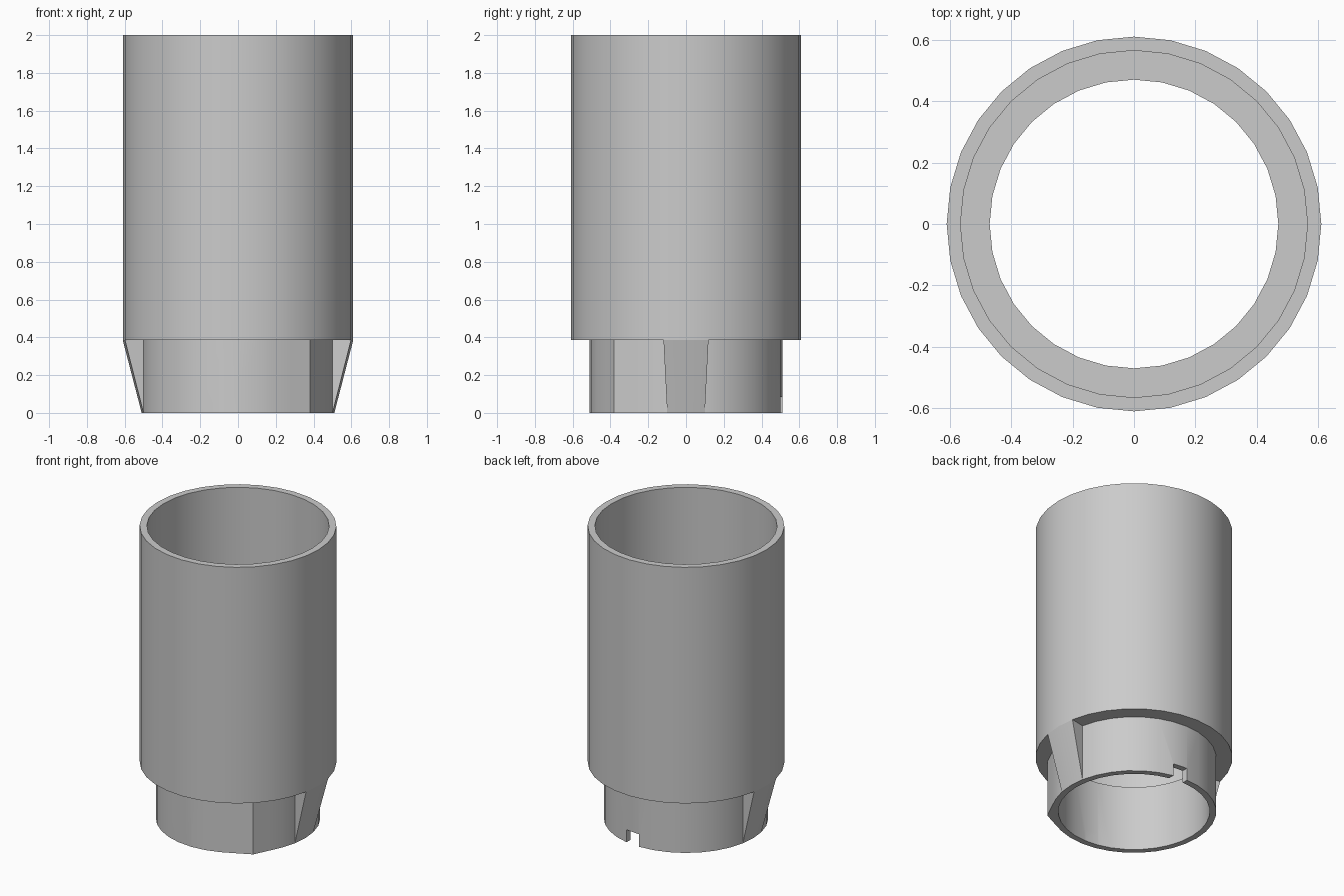
import bpy, bmesh, math

if "Cube" in bpy.data.objects:
    bpy.data.objects.remove(bpy.data.objects["Cube"], do_unlink=True)

SIDES = 32
STEP = 360 / SIDES
R_OUT, R_BORE, R_NECK, R_HOLE = 0.61, 0.565, 0.51, 0.47
Z_STEP, Z_SHELF, Z_TOP = 0.385, 0.445, 2.0

grey = bpy.data.materials.new("plain_grey")
grey.use_nodes = True
grey.diffuse_color = (0.6, 0.6, 0.6, 1)
grey.node_tree.nodes["Principled BSDF"].inputs["Base Color"].default_value = grey.diffuse_color


def polar(r, deg, z):
    a = math.radians(deg)
    return (r * math.cos(a), r * math.sin(a), z)


def finish(bm, name):
    bmesh.ops.recalc_face_normals(bm, faces=bm.faces)
    mesh = bpy.data.meshes.new(name)
    bm.to_mesh(mesh)
    bm.free()
    mesh.materials.append(grey)
    obj = bpy.data.objects.new(name, mesh)
    bpy.context.collection.objects.link(obj)
    return obj


def activate(obj):
    bpy.ops.object.select_all(action='DESELECT')
    obj.select_set(True)
    bpy.context.view_layer.objects.active = obj


def neck_radius(deg):
    # round neck with one pointed corner at -45 degrees, its flanks tangent to the circle
    off = abs((deg + 45 + 180) % 360 - 180)
    return R_NECK / math.cos(math.radians(max(0, 19 - off)))


# Sleeve: closed profile swept round the axis
bm = bmesh.new()
rings = []
for i in range(SIDES):
    deg = i * STEP
    neck = neck_radius(deg)
    profile = [(neck, 0), (neck, Z_STEP), (R_OUT, Z_STEP), (R_OUT, Z_TOP),
               (R_BORE, Z_TOP), (R_BORE, Z_SHELF), (R_HOLE, Z_SHELF), (R_HOLE, 0)]
    rings.append([bm.verts.new(polar(r, deg, z)) for r, z in profile])
for i, ring in enumerate(rings):
    nxt = rings[(i + 1) % SIDES]
    for j in range(len(ring)):
        k = (j + 1) % len(ring)
        bm.faces.new((ring[j], nxt[j], nxt[k], ring[k]))
sleeve = finish(bm, "sleeve")

# Slots in the bottom rim, front and back
for side in (-1, 1):
    bm = bmesh.new()
    bmesh.ops.create_cube(bm, size=1)
    for v in bm.verts:
        v.co = (side * (0.05 + v.co.x * 0.1), side * (0.5 + v.co.y * 0.2), v.co.z * 0.17)
    cutter = finish(bm, "slot_cutter")
    cutter.hide_render = True
    mod = sleeve.modifiers.new("slot", 'BOOLEAN')
    mod.operation = 'DIFFERENCE'
    mod.solver = 'EXACT'
    mod.object = cutter
    activate(sleeve)
    bpy.ops.object.modifier_apply(modifier=mod.name)
    bpy.data.objects.remove(cutter, do_unlink=True)

# Tapered ribs under the step, left and right
parts = [sleeve]
for name, centre in (("left_rib", 0), ("right_rib", 180)):
    bm = bmesh.new()
    cuts = []
    for deg in (centre - STEP, centre, centre + STEP):
        cuts.append([bm.verts.new(polar(r, deg, z)) for r, z in
                     ((R_NECK, 0), (R_OUT, Z_STEP), (R_NECK - 0.005, Z_STEP))])
    for a, b in zip(cuts, cuts[1:]):
        for j in range(3):
            k = (j + 1) % 3
            bm.faces.new((a[j], b[j], b[k], a[k]))
    bm.faces.new(cuts[0])
    bm.faces.new(cuts[-1])
    parts.append(finish(bm, name))

for obj in parts:
    activate(obj)
    bpy.ops.object.shade_smooth_by_angle(angle=math.radians(30))
